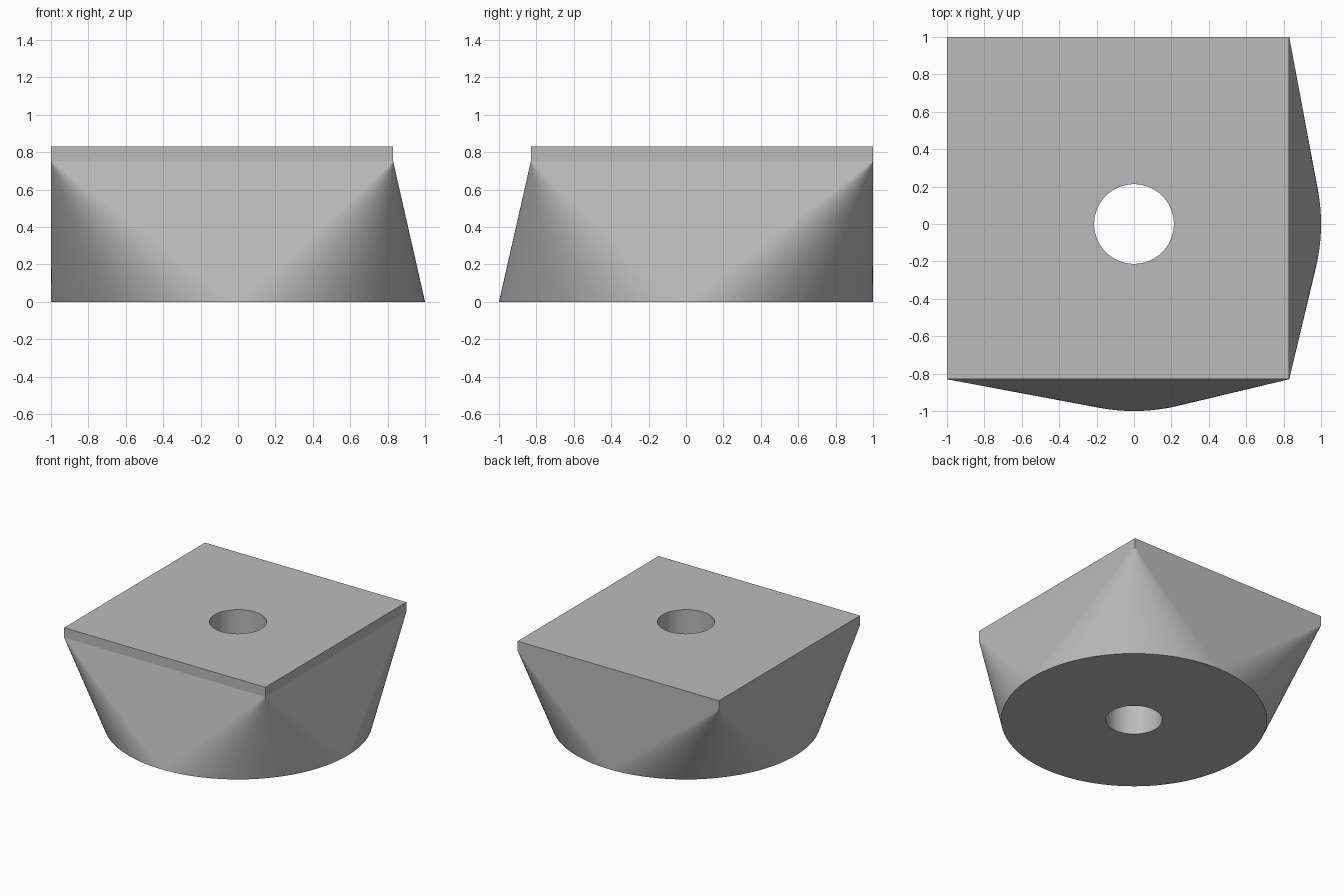
import bpy, bmesh, math

cube = bpy.data.objects.get("Cube")
if cube:
    bpy.data.objects.remove(cube, do_unlink=True)

QUARTER = 48            # base circle segments per quadrant
LOW, HIGH = -0.83, 1.0  # square extents, offset from the base circle
LOFT_Z, TOP_Z = 0.75, 0.83
BORE = 0.213

grey = bpy.data.materials.new("plain grey")
grey.use_nodes = True
colour = (0.5, 0.5, 0.5, 1)
grey.diffuse_color = colour
grey.node_tree.nodes["Principled BSDF"].inputs["Base Color"].default_value = colour

# Square-to-round body: flat triangles on the sides, a cone fan at each corner
bm = bmesh.new()
n = QUARTER * 4
ring = [bm.verts.new((math.cos(math.tau * i / n), math.sin(math.tau * i / n), 0))
        for i in range(n)]
corners = [(-LOW, HIGH), (-HIGH, HIGH), (-HIGH, LOW), (-LOW, LOW)]
lower = [bm.verts.new((x, y, LOFT_Z)) for x, y in corners]
upper = [bm.verts.new((x, y, TOP_Z)) for x, y in corners]
bm.faces.new(ring[::-1])
bm.faces.new(upper)
for i in range(n):
    bm.faces.new((ring[i], ring[(i + 1) % n], lower[i // QUARTER]))
for q in range(4):
    bm.faces.new((lower[q - 1], ring[q * QUARTER], lower[q]))
    bm.faces.new((lower[q - 1], lower[q], upper[q], upper[q - 1]))
bmesh.ops.recalc_face_normals(bm, faces=bm.faces)
mesh = bpy.data.meshes.new("adapter_body")
bm.to_mesh(mesh)
bm.free()
mesh.materials.append(grey)
body = bpy.data.objects.new("adapter_body", mesh)
bpy.context.collection.objects.link(body)

# Round bore through the centre
bpy.ops.mesh.primitive_cylinder_add(vertices=96, radius=BORE, depth=2, location=(0, 0, 0.4))
cutter = bpy.context.object
cutter.name = "bore_cutter"
cutter.hide_render = True
cutter.data.materials.append(grey)
cut = body.modifiers.new("bore", "BOOLEAN")
cut.operation = "DIFFERENCE"
cut.solver = "EXACT"
cut.object = cutter
bpy.context.view_layer.objects.active = body
bpy.ops.object.modifier_apply(modifier=cut.name)
bpy.data.objects.remove(cutter, do_unlink=True)

# Smooth the bore wall only; the narrow fan facets keep their exact cone shading
for face in body.data.polygons:
    face.use_smooth = (math.hypot(face.center.x, face.center.y) < BORE + 0.01
                       and abs(face.normal.z) < 0.1)
